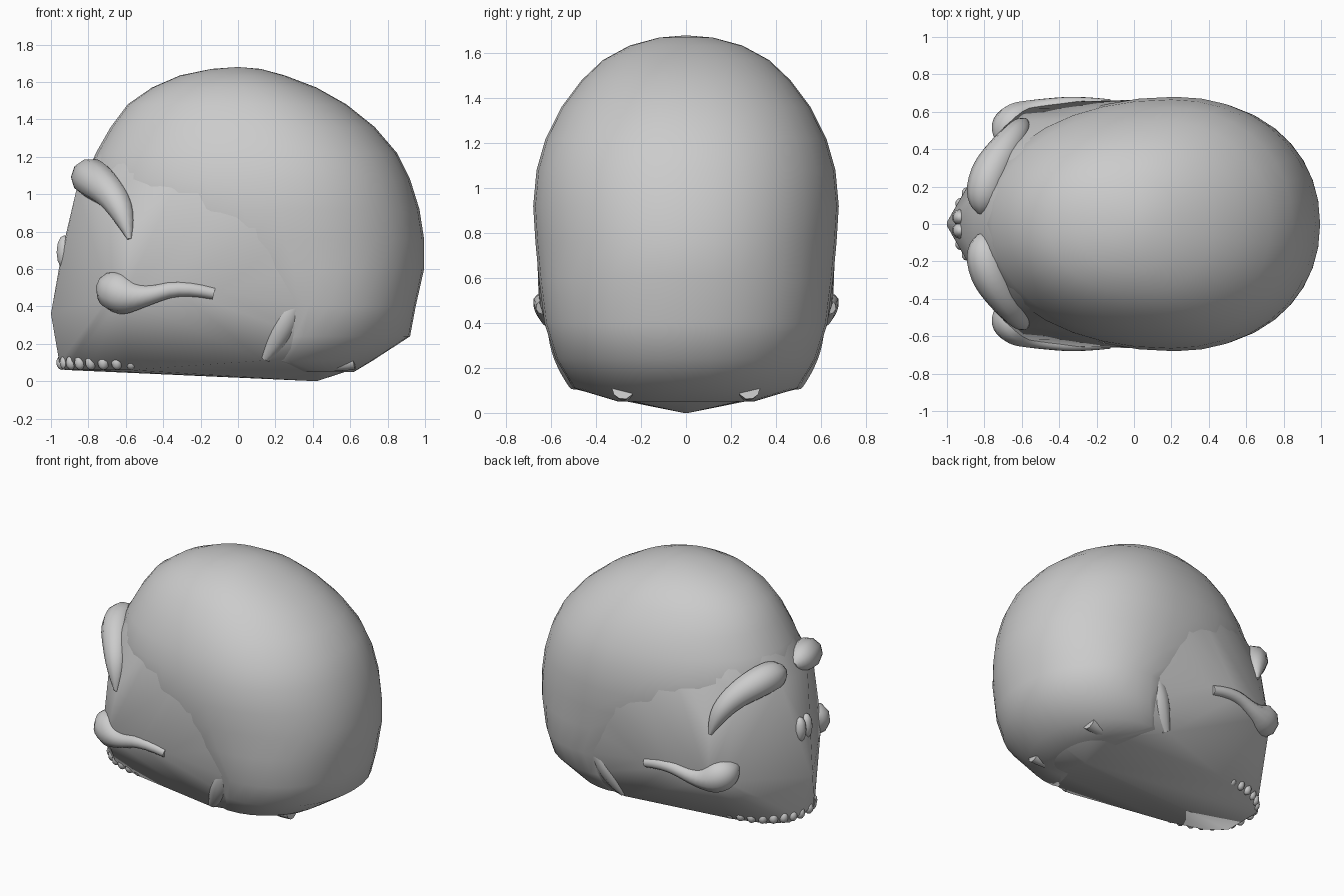
import bpy, bmesh, math
from mathutils import Vector

if "Cube" in bpy.data.objects:
    bpy.data.objects.remove(bpy.data.objects["Cube"])


def finish(bm, name, angle=50):
    bmesh.ops.recalc_face_normals(bm, faces=bm.faces[:])
    me = bpy.data.meshes.new(name)
    bm.to_mesh(me)
    bm.free()
    ob = bpy.data.objects.new(name, me)
    bpy.context.collection.objects.link(ob)
    bpy.ops.object.select_all(action='DESELECT')
    ob.select_set(True)
    bpy.context.view_layer.objects.active = ob
    bpy.ops.object.shade_smooth_by_angle(angle=math.radians(angle))
    return ob


# Cranium levels: z, front x, back x, widest x, half width
LEVELS = [
    (0.05, 0.32, 0.62, 0.42, 0.30), (0.11, 0.10, 0.72, 0.27, 0.50),
    (0.24, 0.11, 0.92, 0.35, 0.58), (0.40, 0.00, 0.95, 0.38, 0.63),
    (0.60, -0.40, 0.995, 0.30, 0.655), (0.76, -0.68, 0.995, 0.25, 0.67),
    (0.92, -0.80, 0.97, 0.22, 0.68), (1.08, -0.82, 0.92, 0.20, 0.665),
    (1.22, -0.76, 0.85, 0.17, 0.625), (1.36, -0.68, 0.73, 0.12, 0.555),
    (1.48, -0.59, 0.58, 0.07, 0.465), (1.57, -0.46, 0.42, 0.03, 0.37),
    (1.635, -0.31, 0.25, 0.0, 0.25), (1.67, -0.14, 0.12, 0.0, 0.12),
]


def ring(z, front, back, cx, w, n=36):
    pts = []
    for i in range(n):
        a = 2 * math.pi * i / n
        c, s = math.cos(a), math.sin(a)
        reach = (back - cx) if c > 0 else (cx - front)
        pts.append(Vector((cx + reach * math.copysign(abs(c) ** 0.95, c),
                           w * math.copysign(abs(s) ** 0.95, s), z)))
    return pts


def loft(bm, rings):
    loops = [[bm.verts.new(p) for p in r] for r in rings]
    for a, b in zip(loops, loops[1:]):
        for i in range(len(a)):
            j = (i + 1) % len(a)
            bm.faces.new((a[i], a[j], b[j], b[i]))
    bm.faces.new(loops[0])
    return loops


# Cranium vault
rings = [ring(*lv) for lv in LEVELS]
bm = bmesh.new()
loops = loft(bm, rings)
top = bm.verts.new((0, 0, 1.68))
for i, v in enumerate(loops[-1]):
    bm.faces.new((v, loops[-1][(i + 1) % len(loops[-1])], top))
finish(bm, "cranium")

# Convex skin wrapped over the face, temples and base
FACE = [
    (-0.86, 0.15, 1.04), (-0.72, 0.41, 0.98), (-0.57, 0.55, 0.80),
    (-0.94, 0.02, 0.70), (-1.0, 0.01, 0.36), (-0.73, 0.47, 0.50),
    (-0.69, 0.55, 0.45), (-0.61, 0.62, 0.45), (-0.33, 0.655, 0.49),
    (-0.10, 0.65, 0.48), (-0.955, 0.09, 0.10), (-0.92, 0.14, 0.06),
    (-0.80, 0.24, 0.06), (-0.58, 0.31, 0.06), (0.13, 0.51, 0.11),
    (0.42, 0.01, 0.0),
]
bm = bmesh.new()
mid = Vector((0.1, 0, 0.8))
for r in rings:
    for p in r:
        bm.verts.new(mid + (p - mid) * 0.984)
for x, y, z in FACE:
    for s in (1, -1):
        bm.verts.new((x, s * y, z))
res = bmesh.ops.convex_hull(bm, input=bm.verts[:])
inner = [g for g in res["geom_interior"] if isinstance(g, bmesh.types.BMVert)]
bmesh.ops.delete(bm, geom=inner, context='VERTS')
finish(bm, "wrapping_skin", 60)


# Tapered bone sweeps, mirrored left and right
def bone(name, pts):
    for side, s in (("left", 1), ("right", -1)):
        cu = bpy.data.curves.new(name, 'CURVE')
        cu.dimensions = '3D'
        cu.bevel_depth = 1.0
        cu.bevel_resolution = 3
        cu.use_fill_caps = True
        cu.resolution_u = 4
        sp = cu.splines.new('NURBS')
        sp.points.add(len(pts) - 1)
        sp.order_u = 3
        sp.use_endpoint_u = True
        for p, (x, y, z, r) in zip(sp.points, pts):
            p.co = (x, s * y, z, 1)
            p.radius = r
        ob = bpy.data.objects.new(name + "_" + side, cu)
        bpy.context.collection.objects.link(ob)
        bpy.ops.object.select_all(action='DESELECT')
        ob.select_set(True)
        bpy.context.view_layer.objects.active = ob
        bpy.ops.object.convert(target='MESH')
        bpy.ops.object.shade_smooth_by_angle(angle=math.radians(50))


bone("brow_ridge", [(-0.81, 0.06, 1.08, 0.03), (-0.81, 0.10, 1.09, 0.09),
                    (-0.78, 0.26, 1.09, 0.11), (-0.67, 0.43, 1.00, 0.085),
                    (-0.60, 0.52, 0.87, 0.06), (-0.58, 0.555, 0.76, 0.012)])
bone("cheekbone", [(-0.70, 0.44, 0.53, 0.04), (-0.69, 0.48, 0.51, 0.10),
                   (-0.62, 0.55, 0.46, 0.12), (-0.50, 0.62, 0.45, 0.05),
                   (-0.30, 0.647, 0.51, 0.04), (-0.13, 0.635, 0.47, 0.033)])
bone("mastoid", [(0.34, 0.57, 0.48, 0.05), (0.27, 0.54, 0.36, 0.085),
                 (0.19, 0.50, 0.20, 0.07), (0.14, 0.49, 0.12, 0.03)])
bone("skull_base_knob", [(0.40, 0.26, 0.09, 0.02), (0.48, 0.27, 0.09, 0.05),
                         (0.62, 0.28, 0.11, 0.05)])


def blobs(name, items):
    bm = bmesh.new()
    for loc, size in items:
        for s in ((1, -1) if loc[1] else (1,)):
            vs = bmesh.ops.create_uvsphere(bm, u_segments=10, v_segments=6, radius=1)["verts"]
            bmesh.ops.scale(bm, vec=size, verts=vs)
            bmesh.ops.translate(bm, vec=(loc[0], s * loc[1], loc[2]), verts=vs)
    finish(bm, name)


# Upper teeth along the jaw arch, with taller root bulges in front
teeth, roots = [], []
for i in range(8):
    a = math.radians(8 + i * 11.5)
    loc = (-0.56 - 0.385 * math.cos(a), 0.31 * math.sin(a) ** 0.95, 0.10)
    teeth.append((loc, (0.032, 0.032, 0.04)))
    if i < 3:
        roots.append(((loc[0] + 0.01, loc[1], 0.20), (0.026, 0.03, 0.11)))
blobs("upper_teeth", teeth)
blobs("tooth_roots", roots)

# Nasal bones
blobs("nasal_bones", [((-0.93, 0.035, 0.69), (0.042, 0.045, 0.09))])
